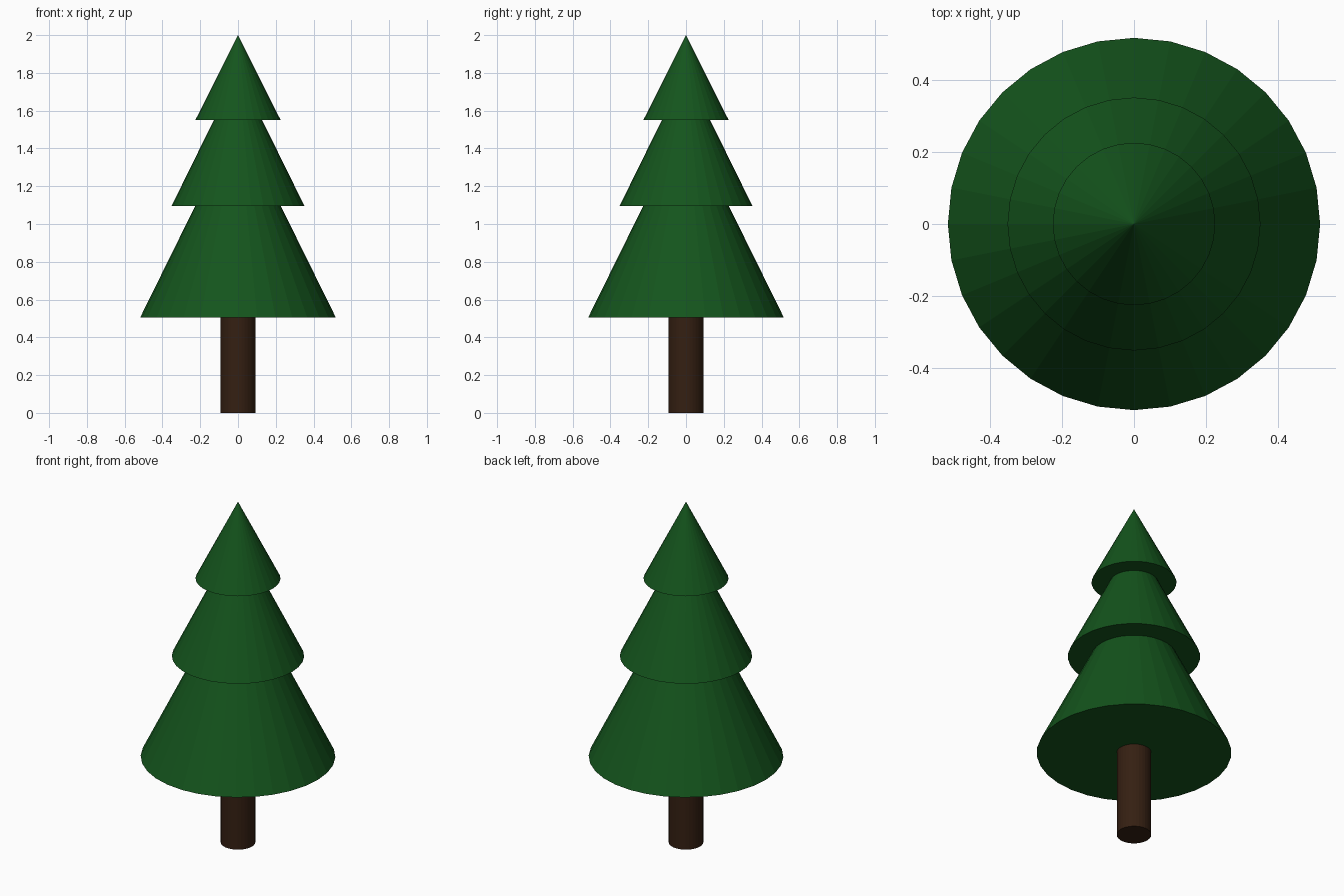
import bpy

if "Cube" in bpy.data.objects:
    bpy.data.objects.remove(bpy.data.objects["Cube"])

SIDES = 32


def material(name, color):
    mat = bpy.data.materials.new(name)
    mat.diffuse_color = (*color, 1)
    mat.use_nodes = True
    mat.node_tree.nodes["Principled BSDF"].inputs["Base Color"].default_value = mat.diffuse_color
    return mat


green = material("needles", (0.007, 0.09, 0.012))
brown = material("bark", (0.035, 0.014, 0.006))


def tier(name, radius, bottom, top, mat):
    bpy.ops.mesh.primitive_cone_add(vertices=SIDES, radius1=radius, radius2=0,
                                    depth=top - bottom,
                                    location=(0, 0, (bottom + top) / 2))
    obj = bpy.context.object
    obj.name = name
    obj.data.materials.append(mat)


# Trunk
bpy.ops.mesh.primitive_cylinder_add(vertices=SIDES, radius=0.092, depth=0.52,
                                    location=(0, 0, 0.26))
trunk = bpy.context.object
trunk.name = "trunk"
trunk.data.materials.append(brown)

# Stacked foliage cones
tier("lower_foliage", 0.518, 0.505, 1.555, green)
tier("middle_foliage", 0.352, 1.095, 1.81, green)
tier("upper_foliage", 0.226, 1.55, 2.0, green)
